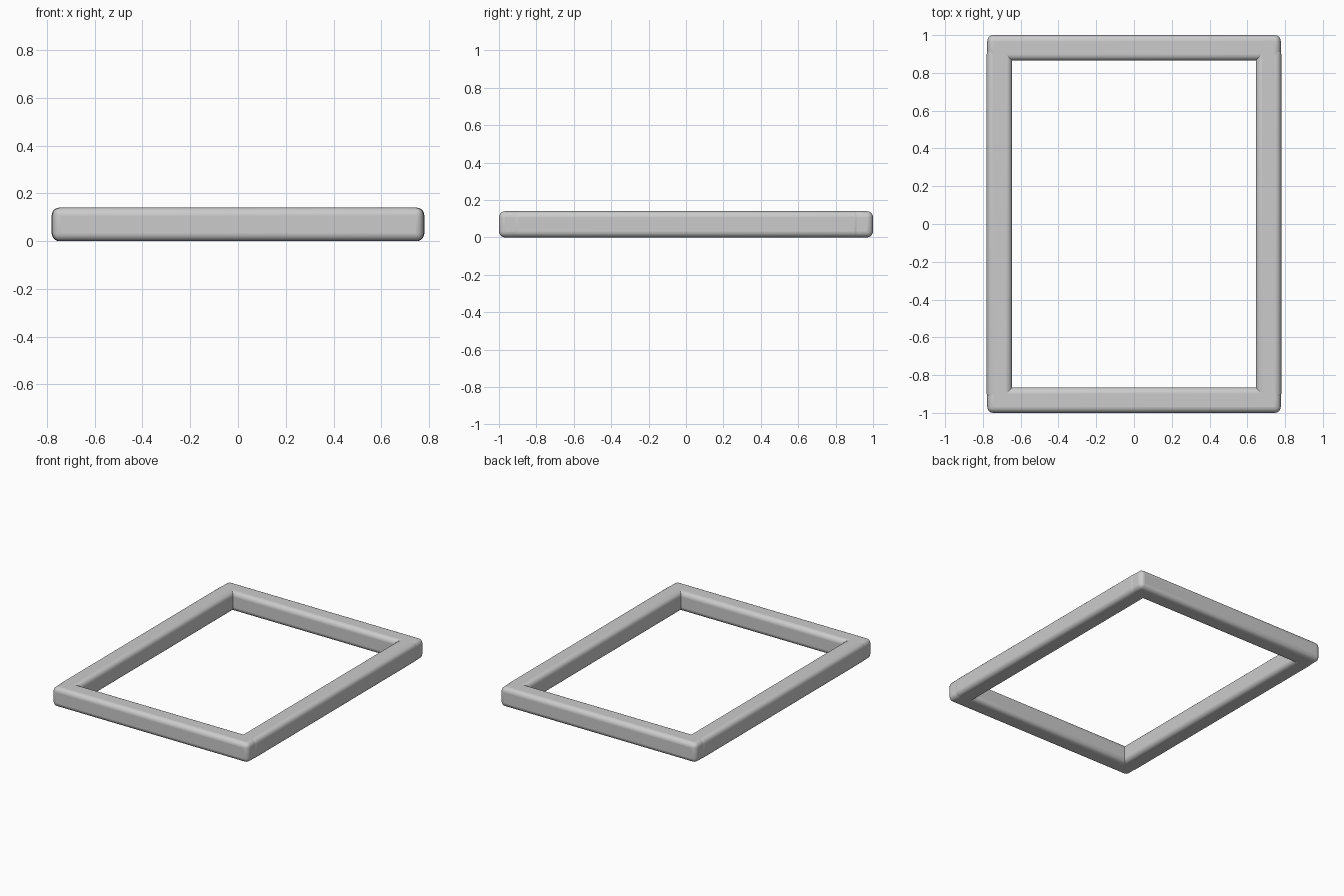
import bpy

if "Cube" in bpy.data.objects:
    bpy.data.objects.remove(bpy.data.objects["Cube"])

W, H, T = 0.78, 0.14, 0.135   # half width, height, rail thickness


def rail(name, loc, size):
    bpy.ops.mesh.primitive_cube_add(size=1, location=loc)
    ob = bpy.context.object
    ob.name = name
    ob.scale = size
    bpy.ops.object.transform_apply(location=False, rotation=False, scale=True)
    bev = ob.modifiers.new("rounded_edges", 'BEVEL')
    bev.width = 0.032
    bev.segments = 5
    bpy.ops.object.shade_smooth_by_angle()
    return ob


# Front and back rails run the full width
for name, s in (("front_rail", -1), ("back_rail", 1)):
    rail(name, (0, s * (1 - T / 2), H / 2), (2 * W - 0.006, T, H))

# Side rails tuck into the ends of the front and back rails
for name, s in (("left_rail", -1), ("right_rail", 1)):
    rail(name, (s * (W - T / 2), 0, H / 2), (T, 1.86, H))
